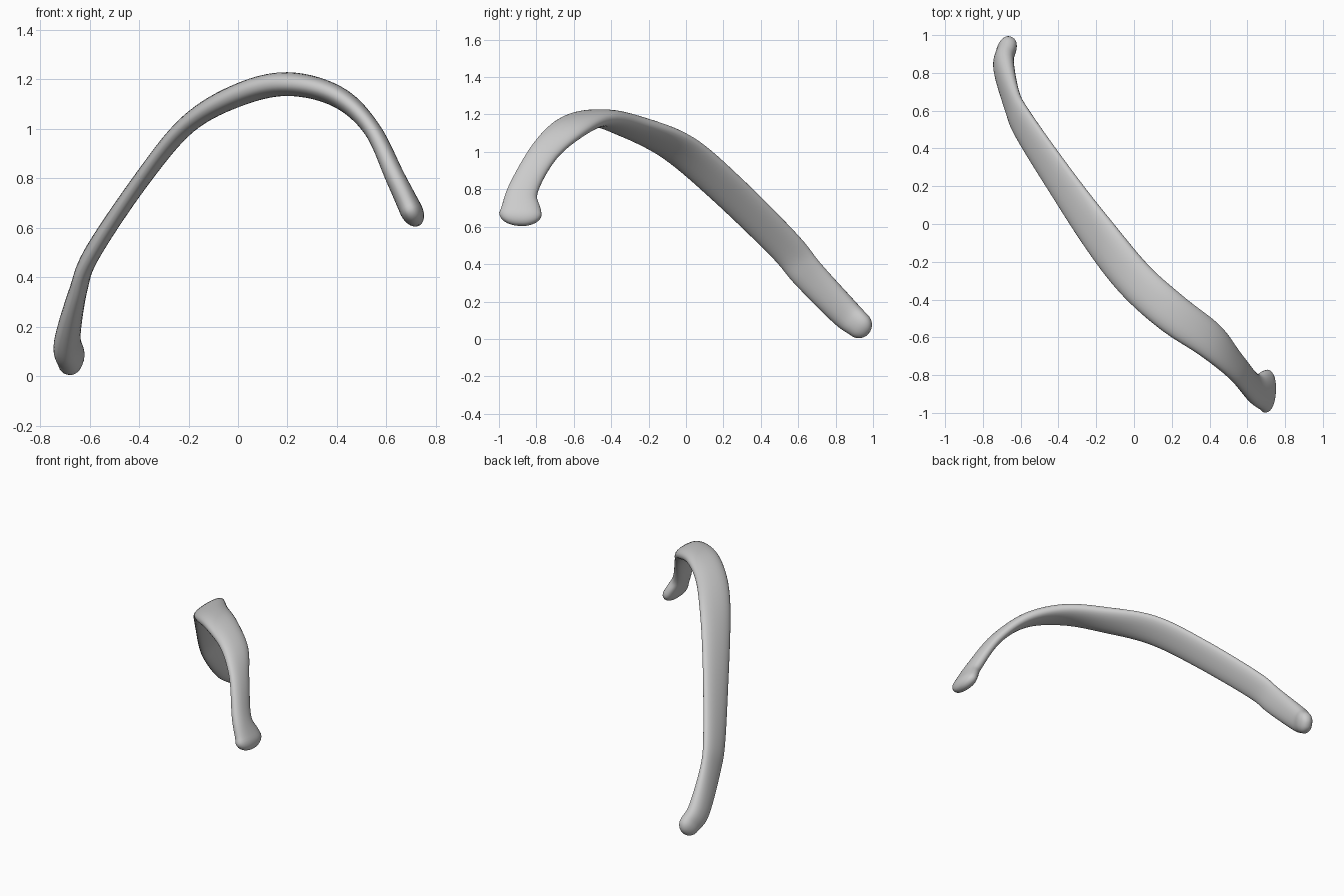
import bpy, bmesh
from math import sin, cos, pi, copysign
from mathutils import Vector

if "Cube" in bpy.data.objects:
    bpy.data.objects.remove(bpy.data.objects["Cube"])

SIDES, STEPS = 28, 8

# Stations along the bone: centre, broad direction, half width, half thickness
STATIONS = [
    ((-.675, .925, .075), (.35, .70, .66), .072, .050),
    ((-.69, .84, .15), (.25, .70, .68), .083, .050),
    ((-.645, .65, .35), (.19, .76, .63), .090, .036),
    ((-.587, .525, .50), (.28, .76, .58), .095, .034),
    ((-.385, .22, .80), (.39, .75, .53), .104, .034),
    ((-.20, -.04, 1.02), (.48, .76, .43), .111, .038),
    ((0, -.29, 1.135), (.65, .71, .26), .108, .046),
    ((.20, -.47, 1.18), (.63, .78, 0), .106, .048),
    ((.40, -.615, 1.13), (.53, .80, -.28), .098, .043),
    ((.54, -.757, 1.0), (.32, .84, -.43), .078, .035),
    ((.637, -.87, .80), (.13, .95, -.28), .080, .040),
    ((.70, -.885, .67), (.05, 1, -.03), .114, .046),
]


def spline(p0, p1, p2, p3, t):
    """Catmull-Rom position."""
    return (p1 * 2 + (p2 - p0) * t + (p0 * 2 - p1 * 5 + p2 * 4 - p3) * t ** 2
            + (p1 * 3 - p0 - p2 * 3 + p3) * t ** 3) * .5


def sample(keys):
    """Smooth samples through all keys."""
    k = [keys[0] * 2 - keys[1]] + keys + [keys[-1] * 2 - keys[-2]]
    out = [spline(*k[i:i + 4], s / STEPS) for i in range(len(keys) - 1) for s in range(STEPS)]
    return out + [keys[-1]]


centres = sample([Vector(s[0]) for s in STATIONS])
broad = sample([Vector(s[1]) for s in STATIONS])
sizes = sample([Vector((s[2], s[3], 0)) for s in STATIONS])
bm = bmesh.new()


def ring(c, t, w, a, b):
    """Slightly squared oval across the path."""
    w = (w - t * w.dot(t)).normalized()
    n = t.cross(w)
    verts = []
    for i in range(SIDES):
        u, v = cos(2 * pi * i / SIDES), sin(2 * pi * i / SIDES)
        u, v = (copysign(abs(q) ** .88, q) for q in (u, v))
        verts.append(bm.verts.new(c + w * a * u + n * b * v))
    return verts


# Shaft rings with domed ends
last = len(centres) - 1
rings = []
DOME, CAP = 7, .07
for i, c in enumerate(centres):
    t = (centres[min(i + 1, last)] - centres[max(i - 1, 0)]).normalized()
    a, b = sizes[i].x, sizes[i].y
    dome = [(CAP * sin(k * pi / 2 / DOME), cos(k * pi / 2 / DOME)) for k in range(1, DOME)]
    if i == 0:
        for d, s in reversed(dome):
            rings.append(ring(c - t * d, t, broad[i], a * s, b * s))
    rings.append(ring(c, t, broad[i], a, b))
    if i == last:
        for d, s in dome:
            rings.append(ring(c + t * d, t, broad[i], a * s, b * s))

for r, q in zip(rings, rings[1:]):
    for j in range(SIDES):
        k = (j + 1) % SIDES
        bm.faces.new((r[j], r[k], q[k], q[j]))
bm.faces.new(rings[0][::-1])
bm.faces.new(rings[-1])
bmesh.ops.recalc_face_normals(bm, faces=bm.faces)
for f in bm.faces:
    f.smooth = True

mesh = bpy.data.meshes.new("rib_bone")
bm.to_mesh(mesh)
bm.free()
rib = bpy.data.objects.new("rib_bone", mesh)
bpy.context.collection.objects.link(rib)
